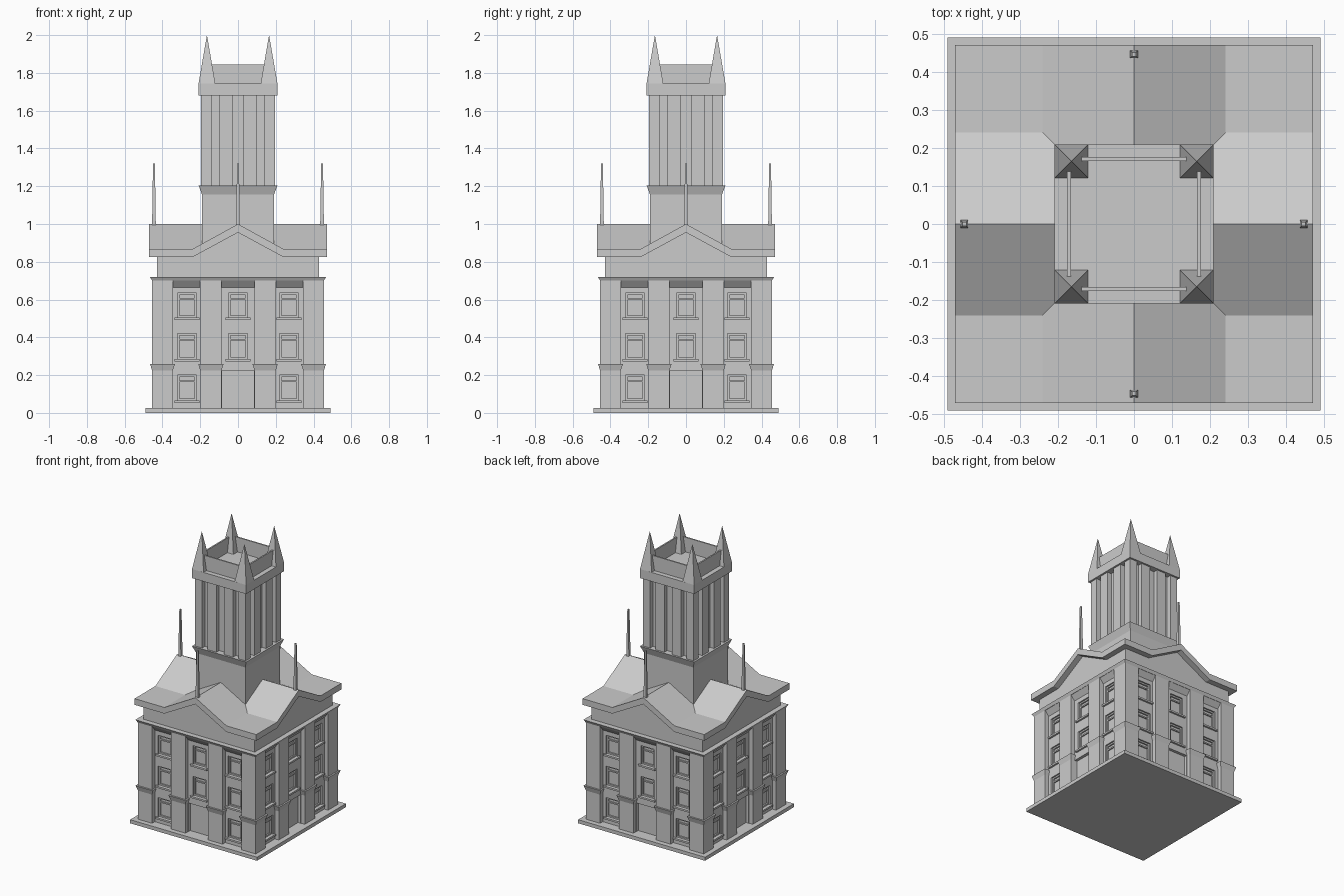
import bpy, bmesh, math
from mathutils import Matrix

if "Cube" in bpy.data.objects:
    bpy.data.objects.remove(bpy.data.objects["Cube"])


def block(bm, x0, x1, y0, y1, z0, z1, g=0.0):
    """Box whose top outline grows by g on every side."""
    lo = [bm.verts.new(p) for p in ((x0, y0, z0), (x1, y0, z0), (x1, y1, z0), (x0, y1, z0))]
    hi = [bm.verts.new(p) for p in ((x0 - g, y0 - g, z1), (x1 + g, y0 - g, z1),
                                    (x1 + g, y1 + g, z1), (x0 - g, y1 + g, z1))]
    bm.faces.new(lo[::-1])
    bm.faces.new(hi)
    for i in range(4):
        j = (i + 1) % 4
        bm.faces.new((lo[i], lo[j], hi[j], hi[i]))


def extrude_y(bm, profile, y0, y1):
    """Closed x-z profile extruded along y."""
    a = [bm.verts.new((x, y0, z)) for x, z in profile]
    b = [bm.verts.new((x, y1, z)) for x, z in profile]
    bm.faces.new(a)
    bm.faces.new(b[::-1])
    n = len(a)
    for i in range(n):
        j = (i + 1) % n
        bm.faces.new((a[j], a[i], b[i], b[j]))


def part(name, blocks=(), profiles=(), turns=1):
    """Object from blocks and profiles, repeated around z in quarter turns."""
    bm = bmesh.new()
    for k in range(turns):
        new = bmesh.new()
        for b in blocks:
            block(new, *b)
        for p, y0, y1 in profiles:
            extrude_y(new, p, y0, y1)
        new.transform(Matrix.Rotation(k * math.pi / 2, 4, 'Z'))
        tmp = bpy.data.meshes.new("tmp")
        new.to_mesh(tmp)
        new.free()
        bm.from_mesh(tmp)
        bpy.data.meshes.remove(tmp)
    bmesh.ops.recalc_face_normals(bm, faces=bm.faces)
    me = bpy.data.meshes.new(name)
    bm.to_mesh(me)
    bm.free()
    ob = bpy.data.objects.new(name, me)
    bpy.context.collection.objects.link(ob)
    return ob


def sq(r, z0, z1, g=0.0):
    return (-r, r, -r, r, z0, z1, g)


# Base plate and recessed core (its faces are the glass and door planes)
part("base_plate", [sq(.49, 0, .025)])
part("core", [sq(.405, .025, .715)])

# Wall strips and spandrels around the window openings
W, Y0, Y1 = .05, -.425, -.39
floors = [(.065, .20), (.285, .42), (.505, .635)]
walls = []
for s in (-1, 1):
    for a, b, z in ((.32, .42, .025), (.085, .22, .025), (.05, .085, .225)):
        walls.append((min(s * a, s * b), max(s * a, s * b), Y0, Y1, z, .70))
windows = [(c, z0, z1) for c in (-.27, 0, .27) for z0, z1 in floors if c or z0 > .2]
for c in (-.27, 0, .27):
    edges = [.025 if c else .225]
    for cc, z0, z1 in windows:
        if cc == c:
            edges += [z0, z1]
    edges.append(.70)
    for a, b in zip(edges[::2], edges[1::2]):
        walls.append((c - W, c + W, Y0, Y1, a, b))
part("walls", walls, turns=4)

# Window frames and sills
frames, sills = [], []
for c, z0, z1 in windows:
    for s in (-1, 1):
        frames.append((c + s * .045 - .005, c + s * .045 + .005, -.415, -.40, z0, z1))
    frames.append((c - W, c + W, -.415, -.40, z1 - .01, z1))
    frames.append((c - W, c + W, -.415, -.40, z0, z0 + .01))
    frames.append((c - W, c + W, -.413, -.40, z1 - .037, z1 - .028))
    sills.append((c - .065, c + .065, -.438, -.40, z0 - .012, z0))
part("window_frames", frames, turns=4)
part("window_sills", sills, turns=4)

# Pilasters and corner piers, with flared belt mouldings
piers = [(-.20, -.087, -.455, -.39), (.087, .20, -.455, -.39), (.345, .455, -.455, -.345)]
part("pilasters", [(*p, .025, .70) for p in piers], turns=4)
part("belt_mouldings", [(*p, .225, .26, .011) for p in piers], turns=4)

# Cornice under the attic
part("cornice_cove", [sq(.425, .665, .70, .028)])
part("cornice", [sq(.455, .70, .72, .011)])

# Attic block, gable walls and cross-gabled roof
part("attic", [sq(.43, .72, .83)])
part("gable_walls", profiles=[([(-.25, .82), (.25, .82), (.24, .83), (0, .96), (-.24, .83)], -.43, .43)], turns=2)
part("gable_roof", profiles=[([(-.24, .825), (0, .955), (.24, .825), (.24, .868),
                              (0, 1.0), (-.24, .868)], -.47, .47)], turns=2)
part("roof_corners", [(.24, .47, .24, .47, .825, .868)], turns=4)

# Slender finials on the gable peaks
part("gable_finials", [(-.01, .01, -.455, -.435, .985, 1.32, -.005)], turns=4)

# Tower base, ledge, and ribbed belfry shaft
part("tower_base", [sq(.19, .85, 1.16)])
part("tower_ledge", [sq(.19, 1.155, 1.205, .019)])
part("belfry_core", [sq(.165, 1.20, 1.69)])
part("belfry_piers", [(.14, .196, -.196, -.14, 1.20, 1.69),
                      (-.10, -.03, -.196, -.15, 1.20, 1.69),
                      (.03, .10, -.196, -.15, 1.20, 1.69)], turns=4)

# Crown, thin parapets and corner spires
part("crown", [sq(.209, 1.68, 1.743)])
part("parapets", [(-.14, .14, -.176, -.166, 1.74, 1.845)], turns=4)
part("spires", [(.12, .209, -.209, -.12, 1.742, 2.0, -.0443)], turns=4)
